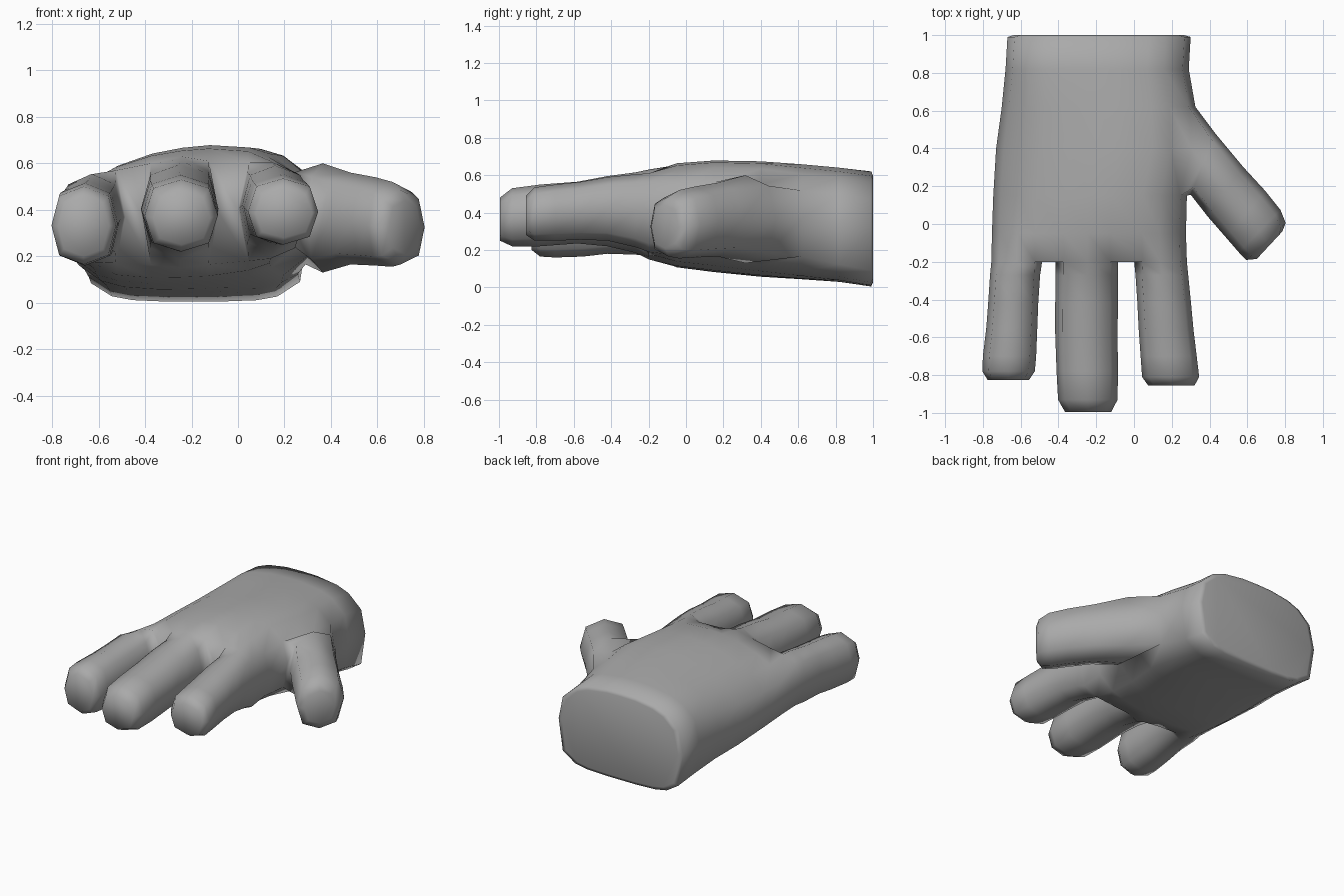
import bpy
import bmesh
from mathutils import Vector

if "Cube" in bpy.data.objects:
    bpy.data.objects.remove(bpy.data.objects["Cube"])

skin = bpy.data.materials.new("glove grey")
skin.diffuse_color = (0.4, 0.4, 0.4, 1)
skin.use_nodes = True
skin.node_tree.nodes["Principled BSDF"].inputs["Base Color"].default_value = skin.diffuse_color

bm = bmesh.new()
K = 0.76  # how square the eight-sided finger rings are
RING = [(-K, K), (0, 1), (K, K), (1, 0), (K, -K), (0, -1), (-K, -K), (-1, 0)]


def bridge(a, b, skip=()):
    n = len(a)
    for i in range(n):
        if i not in skip:
            bm.faces.new((a[i], a[(i + 1) % n], b[(i + 1) % n], b[i]))


def digit(base, sections):
    """Extrude an eight-sided digit from a base ring; each section is
    (left xy, right xy, bottom z, top z)."""
    prev = base
    for l, r, z0, z1 in sections:
        l, r = Vector(l), Vector(r)
        mid, half = (l + r) / 2, (r - l) / 2
        ring = []
        for u, v in RING:
            p = mid + half * u
            ring.append(bm.verts.new((p.x, p.y, (z0 + z1) / 2 + v * (z1 - z0) / 2)))
        bridge(prev, ring)
        prev = ring
    bm.faces.new(prev)


# Knuckle ring: three columns for each of the three fingers
COLS = [-.715, -.62, -.525, -.375, -.245, -.125, .045, .14, .245]
TOP = [.50, .555, .57, .60, .63, .61, .605, .61, .56]
BOT = [.22, .17, .17, .165, .15, .165, .18, .19, .235]
X0, X1 = -.755, .28
FRACTIONS = [(x - X0) / (X1 - X0) for x in COLS]

# Palm sections: y, x min, x max, z min, z max, sideways tilt, top and bottom squareness
PALM = [
    (.99, -.67, .30, .005, .62, .00, 2.7, 4.2),
    (.82, -.68, .29, .03, .64, .01, 2.6, 4.0),
    (.62, -.70, .325, .045, .655, .03, 2.4, 3.4),
    (.40, -.73, .34, .06, .665, .06, 2.3, 3.0),
    (.15, -.745, .28, .085, .668, .07, 2.2, 2.8),
    (-.05, -.752, .275, .11, .655, .06, 2.2, 2.8),
]
rings = []
for y, x0, x1, z0, z1, tilt, nt, nb in PALM:
    zc, h = (z0 + z1) / 2, (z1 - z0) / 2
    top, bot = [], []
    for f in FRACTIONS:
        u = 2 * f - 1
        x = x0 + f * (x1 - x0)
        top.append((x, y, zc + tilt * u + h * (1 - abs(u) ** nt) ** (1 / nt)))
        bot.append((x, y, zc + tilt * u * .3 - h * (1 - abs(u) ** nb) ** (1 / nb)))
    pts = top + [(x1, y, zc + tilt * .6)] + bot[::-1] + [(x0, y, zc - tilt * .6)]
    rings.append([bm.verts.new(p) for p in pts])

top = [bm.verts.new((x, -.2, z)) for x, z in zip(COLS, TOP)]
bot = [bm.verts.new((x, -.2, z)) for x, z in zip(COLS, BOT)]
mids = [bm.verts.new((x, y, z)) for x, y, z in (
    (X0, -.2, .36), (-.485, -.19, .37), (-.415, -.19, .38),
    (-.085, -.19, .39), (.0, -.19, .40), (X1, -.2, .41))]
rings.append(top + [mids[5]] + bot[::-1] + [mids[0]])

# Palm skin, leaving the opening for the thumb
for i in range(len(rings) - 1):
    bridge(rings[i], rings[i + 1], (8, 9) if i in (2, 3) else ())

# Wrist end with a narrow rim
centre = Vector((-.185, 1, .31))
rim = [bm.verts.new(centre + Vector((v.co.x + .185, 0, v.co.z - .31)) * .93) for v in rings[0]]
bridge(rim, rings[0])
bm.faces.new(rim)

# Webs between the fingers
for c, m in ((2, 1), (5, 3)):
    bm.faces.new((top[c], top[c + 1], mids[m + 1], mids[m]))
    bm.faces.new((mids[m], mids[m + 1], bot[c + 1], bot[c]))

# Fingers: y, x min, x max, z min, z max
FINGERS = [
    [(-.27, -.762, -.497, .175, .555), (-.42, -.772, -.507, .18, .535),
     (-.55, -.782, -.512, .165, .525), (-.70, -.800, -.518, .16, .515),
     (-.78, -.803, -.525, .165, .50), (-.825, -.775, -.555, .20, .46)],
    [(-.27, -.415, -.085, .185, .615), (-.42, -.417, -.085, .22, .595),
     (-.58, -.417, -.087, .235, .565), (-.78, -.410, -.085, .22, .55),
     (-.93, -.402, -.087, .22, .53), (-.995, -.365, -.12, .25, .48)],
    [(-.27, .008, .287, .215, .605), (-.42, .018, .302, .25, .59),
     (-.56, .025, .315, .255, .565), (-.70, .035, .332, .25, .55),
     (-.81, .043, .345, .25, .535), (-.855, .075, .32, .28, .49)],
]
for n, sections in enumerate(FINGERS):
    a, b = n * 3, n * 2
    base = top[a:a + 3] + [mids[b + 1]] + bot[a:a + 3][::-1] + [mids[b]]
    digit(base, [((x0, y), (x1, y), z0, z1) for y, x0, x1, z0, z1 in sections])

# Thumb, from the inner side of the hand towards the outer side
r1, r2, r3 = rings[2], rings[3], rings[4]
base = [r3[8], r2[8], r1[8], r1[9], r1[10], r2[10], r3[10], r3[9]]
digit(base, [
    ((.30, .155), (.43, .48), .13, .60),
    ((.39, .04), (.58, .30), .165, .56),
    ((.49, -.075), (.695, .175), .16, .54),
    ((.555, -.15), (.775, .075), .155, .52),
    ((.595, -.19), (.803, .005), .165, .485),
    ((.65, -.185), (.785, -.04), .21, .44),
])

bmesh.ops.recalc_face_normals(bm, faces=bm.faces)
for f in bm.faces:
    f.smooth = True
mesh = bpy.data.meshes.new("hand")
bm.to_mesh(mesh)
bm.free()
mesh.materials.append(skin)
hand = bpy.data.objects.new("hand", mesh)
bpy.context.collection.objects.link(hand)
